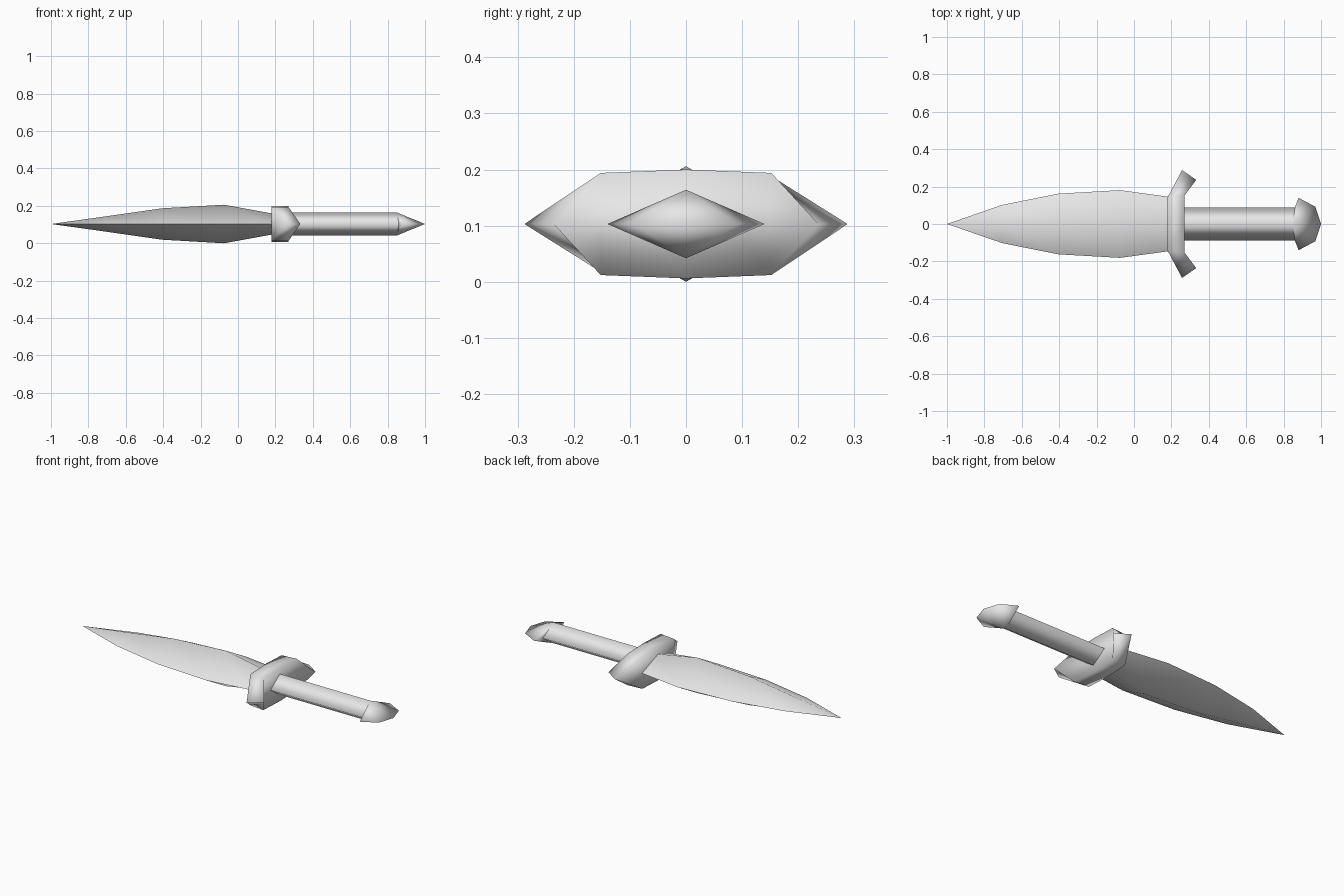
import bpy, bmesh, math

cube = bpy.data.objects.get("Cube")
if cube:
    bpy.data.objects.remove(cube, do_unlink=True)

MID = 0.103  # height of the dagger's centre line

steel = bpy.data.materials.new("plain_grey")
steel.use_nodes = True
GREY = (0.8, 0.8, 0.8, 1)
steel.diffuse_color = GREY
for node in steel.node_tree.nodes:
    if node.type == 'BSDF_PRINCIPLED':
        node.inputs["Base Color"].default_value = GREY


def finish(name, bm, sharp_angle=180):
    """Weld, orient and smooth-shade a part."""
    bmesh.ops.remove_doubles(bm, verts=bm.verts, dist=0.0005)
    bmesh.ops.recalc_face_normals(bm, faces=bm.faces)
    for f in bm.faces:
        f.smooth = True
    for e in bm.edges:
        if len(e.link_faces) == 2 and e.calc_face_angle() > math.radians(sharp_angle):
            e.smooth = False
    mesh = bpy.data.meshes.new(name)
    bm.to_mesh(mesh)
    bm.free()
    mesh.materials.append(steel)
    obj = bpy.data.objects.new(name, mesh)
    obj.location.z = MID
    bpy.context.collection.objects.link(obj)
    return obj


def loft(name, sections, sharp_angle=180, caps=False):
    """Bridge a row of four-point sections."""
    bm = bmesh.new()
    rings = [[bm.verts.new(p) for p in s] for s in sections]
    for a, b in zip(rings, rings[1:]):
        for i in range(4):
            j = (i + 1) % 4
            bm.faces.new((a[i], a[j], b[j], b[i]))
    if caps:
        bm.faces.new(rings[0])
        bm.faces.new(rings[-1])
    return finish(name, bm, sharp_angle)


def diamond(x, w, h):
    return [(x, w, 0), (x, 0, h), (x, -w, 0), (x, 0, -h)]


# Leaf-shaped blade with a soft ridge and sharp cutting edges
blade_profile = [(-1, 0, 0), (-0.705, 0.102, 0.041), (-0.405, 0.162, 0.084),
                 (-0.075, 0.181, 0.103), (0.19, 0.145, 0.055)]
loft("blade", [diamond(*p) for p in blade_profile], sharp_angle=80)


# Crossguard: box middle, wedge ends swept towards the grip
def guard_section(x0, y0, x1, y1, h, side):
    return [(x0, y0 * side, h), (x1, y1 * side, h),
            (x1, y1 * side, -h), (x0, y0 * side, -h)]


guard_half = [(0.18, 0, 0.27, 0, 0.097), (0.18, 0.143, 0.27, 0.152, 0.091),
              (0.257, 0.288, 0.333, 0.236, 0)]
loft("crossguard", [guard_section(*s, -1) for s in reversed(guard_half)]
     + [guard_section(*s, 1) for s in guard_half[1:]])

# Grip
loft("grip", [diamond(0.26, 0.088, 0.061),
              [(0.86, 0.088, 0), (0.85, 0, 0.061), (0.86, -0.088, 0), (0.85, 0, -0.061)]])

# Pommel: flared outline fanned to a top and a bottom point
bm = bmesh.new()
half = [(0.86, 0.088), (0.88, 0.14), (0.97, 0.092)]
outline = half + [(1, 0)] + [(x, -y) for x, y in reversed(half)]
rim = [bm.verts.new((x, y, 0)) for x, y in outline]
for h in (0.061, -0.061):
    peak = bm.verts.new((0.85, 0, h))
    for a, b in zip(rim, rim[1:]):
        bm.faces.new((a, b, peak))
finish("pommel", bm)
